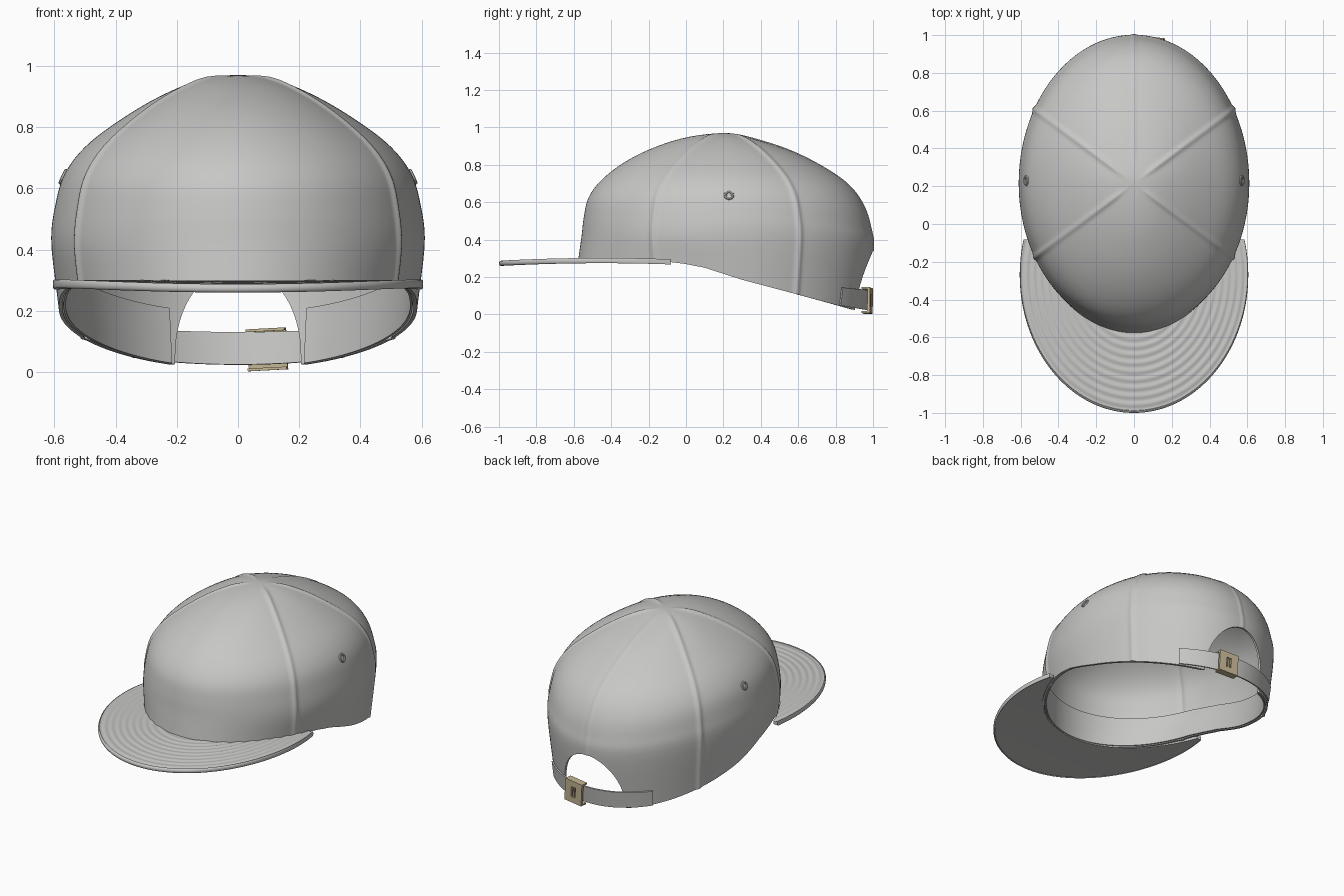
import bpy, bmesh, math
from mathutils import Matrix, Vector

if "Cube" in bpy.data.objects:
    bpy.data.objects.remove(bpy.data.objects["Cube"])


def material(name, rgb):
    m = bpy.data.materials.new(name)
    m.use_nodes = True
    m.diffuse_color = (*rgb, 1)
    m.node_tree.nodes["Principled BSDF"].inputs["Base Color"].default_value = (*rgb, 1)
    return m


FABRIC = material("grey fabric", (0.57, 0.57, 0.56))
BRASS = material("pale brass", (0.55, 0.46, 0.29))

HALF_W, HALF_L, MID_Y = 0.61, 0.785, 0.215

# Crown profiles from the top down: (fraction of the footprint, height)
FRONT = [(0, .97), (.28, .945), (.53, .88), (.72, .8), (.86, .71), (.94, .62), (.97, .52), (.985, .42), (1.01, .28)]
SIDE = [(0, .97), (.2, .955), (.42, .9), (.64, .82), (.82, .735), (.93, .645), (.98, .54), (1, .42), (.96, .21)]
BACK = [(0, .97), (.23, .93), (.47, .865), (.7, .77), (.85, .68), (.94, .575), (.985, .46), (1, .34), (.94, .03)]
# Lower rim: (y, height)
RIM = [(-.6, .28), (-.1, .283), (0, .27), (.1, .25), (.3, .185), (.6, .105), (.9, .025), (1, .012)]


def rim_height(a):
    y = MID_Y + 0.95 * HALF_L * math.sin(a)
    for (y0, z0), (y1, z1) in zip(RIM, RIM[1:]):
        if y <= y1:
            return z0 + (z1 - z0) * (y - y0) / (y1 - y0)
    return RIM[-1][1]


def profile(a, steps=8):
    """Smooth column of (fraction, height) samples at angle a."""
    s = math.sin(a)
    w = s * s
    end = BACK if s > 0 else FRONT
    pts = [Vector(p) * (1 - w) + Vector(q) * w for p, q in zip(SIDE, end)]
    pts[-1].y = rim_height(a)
    ext = [Vector((-pts[1].x, pts[1].y))] + pts + [2 * pts[-1] - pts[-2]]
    out = []
    for i in range(len(pts) - 1):
        p, q, r, t = ext[i:i + 4]
        for k in range(steps):
            u = k / steps
            out.append(0.5 * (2 * q + (r - p) * u + (2 * p - 5 * q + 4 * r - t) * u * u
                              + (3 * q - p - 3 * r + t) * u ** 3))
    return out + [pts[-1]]


def sample(col, k):
    i = min(int(k), len(col) - 2)
    return col[i].lerp(col[i + 1], k - i)


def index_at(col, z):
    for i in range(len(col) - 1):
        if col[i + 1].y <= z:
            return i + max(0, min(1, (col[i].y - z) / (col[i].y - col[i + 1].y)))
    return len(col) - 1


def place(a, f, z, off=0):
    return Vector(((f * HALF_W + off) * math.cos(a), MID_Y + (f * HALF_L + off) * math.sin(a), z))


def finish(bm, name, mat, thickness=0, offset=-1):
    bmesh.ops.remove_doubles(bm, verts=bm.verts, dist=1e-5)
    bmesh.ops.recalc_face_normals(bm, faces=bm.faces)
    me = bpy.data.meshes.new(name)
    bm.to_mesh(me)
    bm.free()
    me.materials.append(mat)
    ob = bpy.data.objects.new(name, me)
    bpy.context.collection.objects.link(ob)
    bpy.ops.object.select_all(action="DESELECT")
    ob.select_set(True)
    bpy.context.view_layer.objects.active = ob
    if thickness:
        mod = ob.modifiers.new("thickness", "SOLIDIFY")
        mod.thickness, mod.offset = thickness, offset
        bpy.ops.object.modifier_apply(modifier=mod.name)
    bpy.ops.object.shade_smooth_by_angle(angle=math.radians(40))
    return ob


def grid(columns, wrap=False, caps=False):
    """Skin a list of point columns; caps closes ring-shaped end columns."""
    bm = bmesh.new()
    vs = [[bm.verts.new(p) for p in c] for c in columns]
    pairs = list(zip(vs, vs[1:])) + ([(vs[-1], vs[0])] if wrap else [])
    n = len(vs[0])
    for c, d in pairs:
        for j in range(n if caps else n - 1):
            k = (j + 1) % n
            bm.faces.new((c[j], c[k], d[k], d[j]))
    if caps:
        bm.faces.new(vs[0])
        bm.faces.new(vs[-1][::-1])
    return bm


# Crown with raised seams and the arched opening at the back
SEAMS = [(30, .009), (150, .009), (210, .009), (330, .009), (90, .004)]
COLS, ROWS = 600, 36
columns = []
for c in range(COLS):
    a = 2 * math.pi * c / COLS
    col = profile(a)
    z_end = rim_height(a)
    x = 0.95 * HALF_W * math.cos(a)
    if math.sin(a) > 0 and abs(x) < 0.212:
        z_end = max(z_end, 0.03 + 0.31 * math.sqrt(1 - (x / 0.212) ** 2))
    k_end = index_at(col, z_end)
    column = []
    for r in range(ROWS + 1):
        f, z = sample(col, k_end * r / ROWS)
        fade = max(0, min(1, (f - .06) / .15))
        ridge = sum(h * math.exp(-((a - math.radians(s)) * f * 0.7 / 0.015) ** 2) for s, h in SEAMS) * fade
        flat = min(1, max(0, (z - .6) / .35))
        column.append(place(a, f, z + ridge * flat, ridge * (1 - flat)))
    columns.append(column)
finish(grid(columns, wrap=True), "crown", FABRIC, 0.012)

# Sweatband inside the rim, open at the back
columns = []
for c in range(161):
    a = math.radians(113 + 314 * c / 160)
    col, low = profile(a), rim_height(a) + .004
    rows = [sample(col, index_at(col, low + .18 * r / 8)) for r in range(9)]
    columns.append([place(a, f, z, -0.02) for f, z in rows])
finish(grid(columns), "sweatband", FABRIC, 0.008, 0)

# Visor with concentric stitching and a rounded edge
VW, VL, VY = 0.605, 0.73, -0.27
columns = []
for c in range(121):
    u = c / 120
    a = math.radians(-22.5 - 135 * u)
    b = math.radians(15 - 210 * u)
    inner = place(a, 0.985, 0)
    outer = Vector((VW * math.cos(b), VY + VL * math.sin(b), 0))

    def visor_point(v, lift, stitched=False):
        p = inner.lerp(outer, v)
        p.z = 0.288 - 0.05 * (p.y + 0.45) ** 2 + lift
        if stitched:
            q = math.hypot(p.x / VW, (p.y - VY) / VL)
            p.z += 0.0022 * math.cos(2 * math.pi * (1 - q) / 0.06) * (q > .3)
        return p

    top = [visor_point(0.97 * r / 56, 0.01, True) for r in range(57)]
    edge = [visor_point(0.975 + 0.025 * math.cos(t), 0.014 * math.sin(t))
            for t in (math.radians(d) for d in range(90, -91, -30))]
    under = [visor_point(0.97 * (1 - r / 6), -0.01) for r in range(7)]
    columns.append(top + edge + under)
finish(grid(columns, caps=True), "visor", FABRIC)

# Adjusting strap across the opening
columns = []
for c in range(49):
    s = 2 * c / 48 - 1
    a = math.radians(90 + 36 * s)
    col = profile(a)
    low, high = 0.024 + 0.024 * s * s, 0.13 + 0.014 * s * s
    column = []
    for r in range(5):
        z = low + (high - low) * r / 4
        column.append(place(a, sample(col, index_at(col, z)).x, z, 0.01))
    columns.append(column)
finish(grid(columns), "strap", FABRIC, 0.009, 0)


def boxes(name, mat, parts, frame):
    bm = bmesh.new()
    for centre, size in parts:
        bmesh.ops.create_cube(bm, size=1, matrix=Matrix.Translation(centre) @ Matrix.Diagonal((*size, 1)))
    bm.transform(frame)
    return finish(bm, name, mat)


# Buckle: slotted plate with lips gripping the strap, and its prong
frame = Matrix.Translation((0.095, 0.972, 0.074)) @ Matrix.Rotation(math.radians(-7), 4, "Z") \
    @ Matrix.Rotation(math.radians(-3), 4, "Y")
parts = [((sx * .04, .012, 0), (.048, .014, .136)) for sx in (-1, 1)]
parts += [((0, .012, sz * .05), (.034, .014, .036)) for sz in (-1, 1)]
parts += [((0, -.004, sz * .064), (.128, .044, .009)) for sz in (-1, 1)]
boxes("buckle", BRASS, parts, frame)
boxes("buckle_prong", BRASS, [((0, .012, 0), (.01, .01, .07))], frame)

# Ventilation eyelets on both sides
for side, name in ((1, "left_eyelet"), (-1, "right_eyelet")):
    a = 0 if side > 0 else math.pi
    col = profile(a)
    p = place(a, sample(col, index_at(col, 0.638)).x, 0.638)
    p.y = 0.23
    tilt = Vector((side * 0.9, 0, 0.42)).to_track_quat("Z", "Y").to_matrix().to_4x4()
    rings = []
    for i in range(24):
        t = 2 * math.pi * i / 24
        ring = []
        for j in range(9):
            w = 2 * math.pi * j / 8
            r = 0.02 + 0.008 * math.cos(w)
            ring.append(p + tilt @ Vector((r * math.cos(t), r * math.sin(t), 0.007 * math.sin(w))))
        rings.append(ring)
    finish(grid(rings, wrap=True), name, FABRIC)
